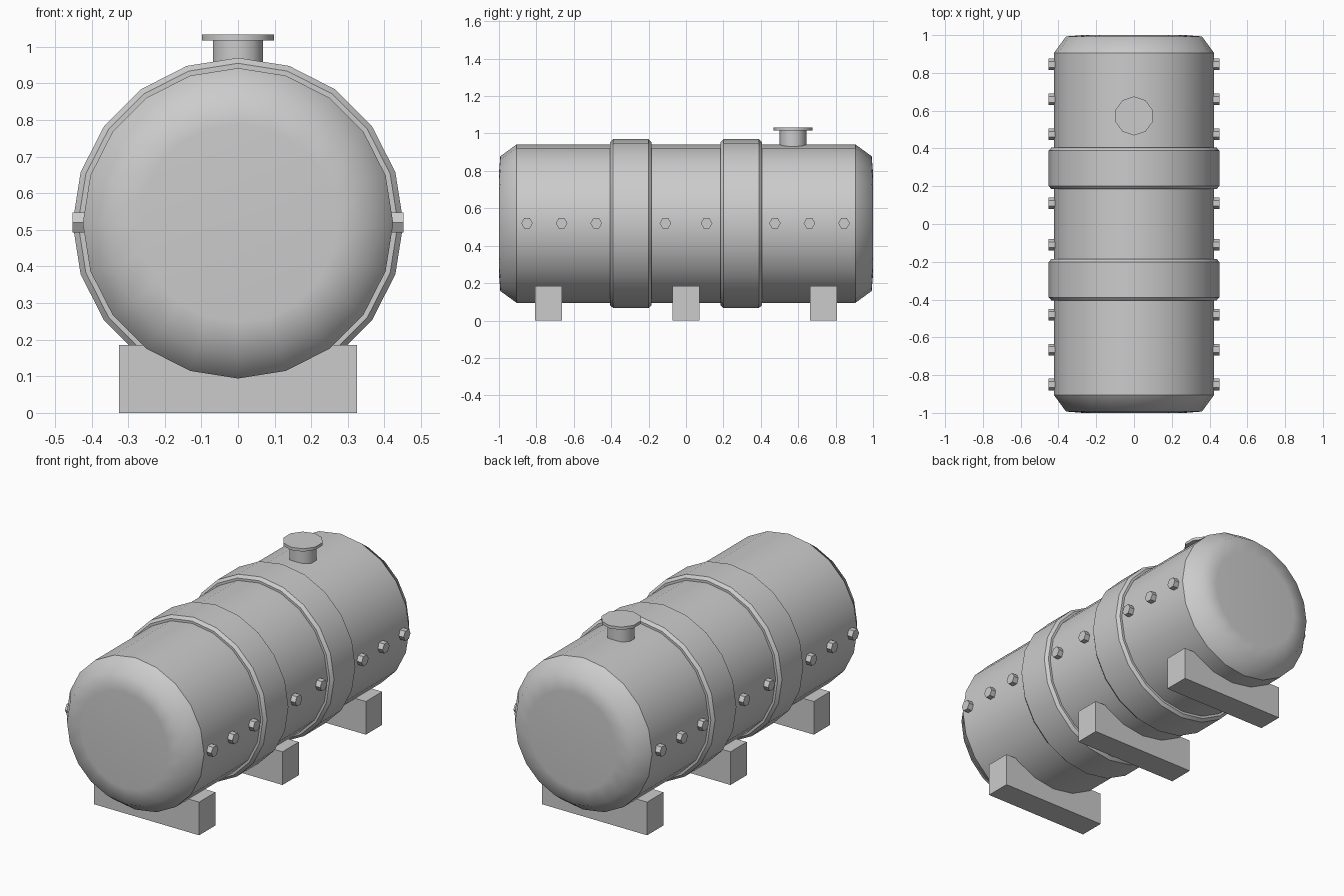
import bpy, bmesh
from math import sin, cos, pi, radians
from mathutils import Matrix

cube = bpy.data.objects.get("Cube")
if cube:
    bpy.data.objects.remove(cube)

AXIS_Z = 0.518
TANK_R = 0.424

grey = bpy.data.materials.new("plain grey")
grey.use_nodes = True
grey.diffuse_color = (0.6, 0.6, 0.6, 1)
grey.node_tree.nodes["Principled BSDF"].inputs["Base Color"].default_value = (0.6, 0.6, 0.6, 1)


def finish(name, bm, smooth=None):
    bmesh.ops.recalc_face_normals(bm, faces=bm.faces)
    mesh = bpy.data.meshes.new(name)
    bm.to_mesh(mesh)
    bm.free()
    mesh.materials.append(grey)
    obj = bpy.data.objects.new(name, mesh)
    bpy.context.collection.objects.link(obj)
    if smooth:
        bpy.ops.object.select_all(action="DESELECT")
        obj.select_set(True)
        bpy.context.view_layer.objects.active = obj
        bpy.ops.object.shade_smooth_by_angle(angle=radians(smooth))
    return obj


def lathe(name, profile, smooth, sides=20, closed=False, cap_end=False):
    """Turn (y, radius) points around the tank's long axis."""
    bm = bmesh.new()
    rings = [[bm.verts.new((r * sin(2 * pi * i / sides), y, AXIS_Z + r * cos(2 * pi * i / sides)))
              for i in range(sides)] for y, r in profile]
    pairs = list(zip(rings, rings[1:]))
    if closed:
        pairs.append((rings[-1], rings[0]))
    for a, b in pairs:
        for i in range(sides):
            j = (i + 1) % sides
            bm.faces.new((a[i], a[j], b[j], b[i]))
    if cap_end:
        bm.faces.new(rings[-1])
    obj = finish(name, bm, smooth)
    if cap_end:
        # An open cap needs its disc to face outward
        mesh = obj.data
        disc = max(mesh.polygons, key=lambda p: len(p.vertices))
        if disc.normal.y * profile[-1][0] < 0:
            mesh.flip_normals()
    else:
        side = obj.data.polygons[0]
        if not closed and side.normal.z * (side.center.z - AXIS_Z) < 0:
            obj.data.flip_normals()
    return obj


def prism(name, sides, radius, depth, matrix, smooth=None):
    bm = bmesh.new()
    bmesh.ops.create_cone(bm, cap_ends=True, segments=sides, radius1=radius,
                          radius2=radius, depth=depth, matrix=matrix)
    return finish(name, bm, smooth)


# Tank shell and its rounded ends
lathe("tank_shell", [(-0.905, TANK_R), (0.905, TANK_R)], 30)
for name, s in (("front_end_cap", -1), ("back_end_cap", 1)):
    lathe(name, [(s * 0.905, TANK_R), (s * 0.993, 0.36), (s * 1.0, 0.27)], 65, cap_end=True)

# Raised bands with chamfered edges
for name, y in (("front_band", -0.295), ("back_band", 0.295)):
    lathe(name, [(y - 0.11, 0.41), (y - 0.11, 0.437), (y - 0.094, 0.452),
                 (y + 0.094, 0.452), (y + 0.11, 0.437), (y + 0.11, 0.41)], 30, closed=True)

# Hexagonal bolts along both sides
for side, s in (("left", 1), ("right", -1)):
    for n, y in enumerate((-0.85, -0.665, -0.48, -0.11, 0.11, 0.475, 0.66, 0.845)):
        turn = Matrix.Rotation(pi / 2, 4, "Y")
        prism(f"{side}_bolt_{n + 1}", 6, 0.031, 0.06,
              Matrix.Translation((s * 0.422, y, AXIS_Z + 0.002)) @ turn)

# Filler neck and lid
prism("filler_neck", 10, 0.072, 0.12, Matrix.Translation((0, 0.572, 0.957)), 40)
prism("filler_lid", 10, 0.103, 0.016, Matrix.Translation((0, 0.572, 1.025)), 40)

# Support blocks
for name, y in (("front_support", -0.735), ("middle_support", 0), ("back_support", 0.735)):
    bm = bmesh.new()
    bmesh.ops.create_cube(bm, size=1, matrix=Matrix.Translation((0, y, 0.0925))
                          @ Matrix.Diagonal((0.65, 0.144, 0.185, 1)))
    finish(name, bm)
